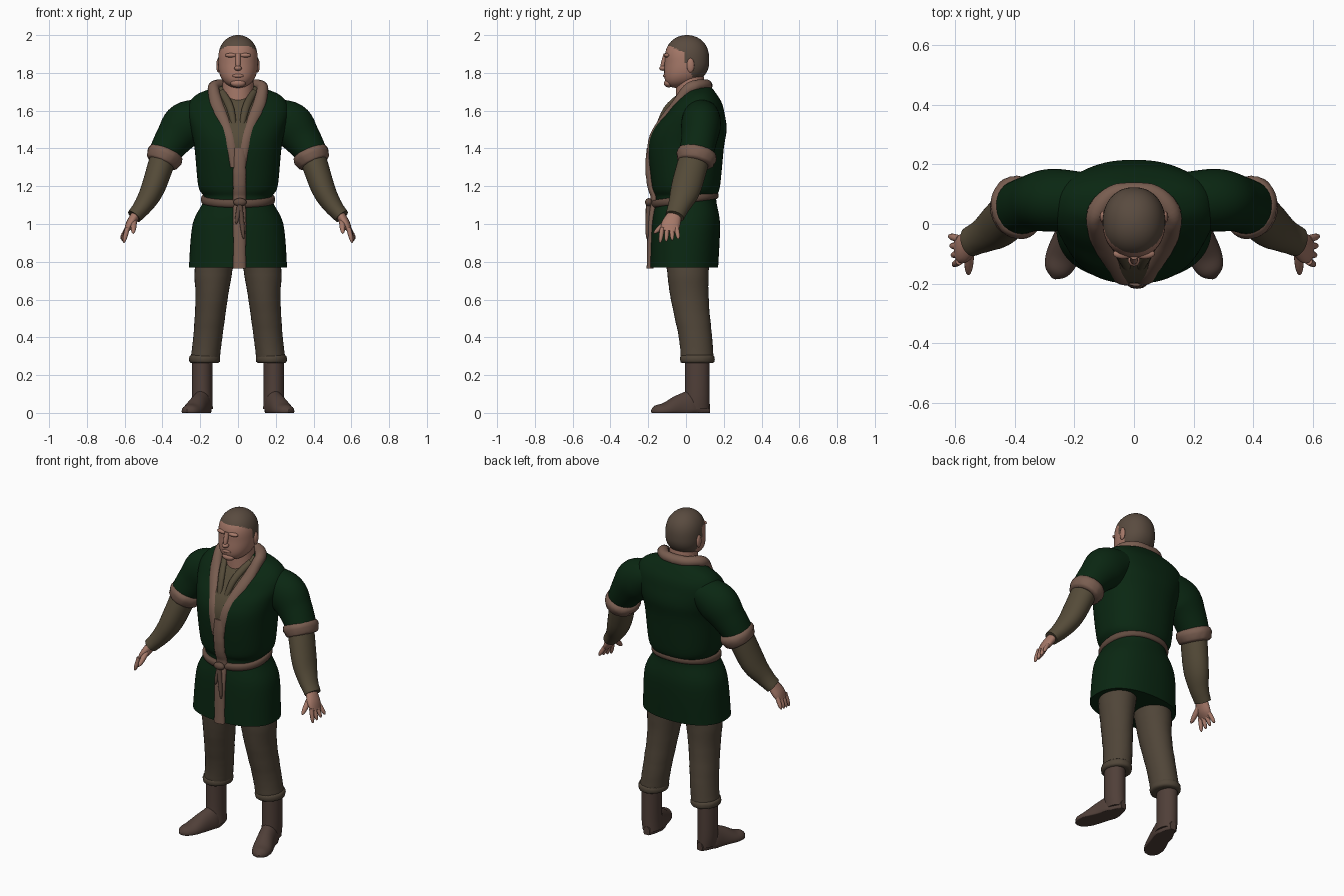
import bpy, bmesh, random
from math import sin, cos, pi, copysign
from mathutils import Vector

random.seed(4)
if "Cube" in bpy.data.objects:
    bpy.data.objects.remove(bpy.data.objects["Cube"])


def material(name, *rgb):
    m = bpy.data.materials.new(name)
    m.use_nodes = True
    m.diffuse_color = (*rgb, 1)
    m.node_tree.nodes["Principled BSDF"].inputs["Base Color"].default_value = (*rgb, 1)
    return m


skin = material("skin", .38, .19, .14)
hair = material("cropped hair", .1, .07, .05)
green = material("dark green wool", .003, .02, .006)
fur = material("fur trim", .19, .11, .08)
linen = material("brown shirt", .09, .07, .04)
cloth = material("brown trousers", .08, .06, .04)
leather = material("boot leather", .08, .05, .04)
strap = material("belt leather", .12, .07, .05)
across, back, up = Vector((1, 0, 0)), Vector((0, 1, 0)), Vector((0, 0, 1))


def smooth_path(rows, steps):
    """Run a Catmull-Rom curve through the rows."""
    rows = [Vector(row) for row in rows]
    padded = [rows[0], *rows, rows[-1]]
    path = []
    for a, b, c, d in zip(padded, padded[1:], padded[2:], padded[3:]):
        for k in range(steps):
            t = k / steps
            path.append(b + ((c - a) * t + (2 * a - 5 * b + 4 * c - d) * t * t
                             + (3 * b - a - 3 * c + d) * t ** 3) / 2)
    return path + [rows[-1]]


def loft(name, rows, *mats, ref=back, axis=None, sides=32, power=2, steps=5,
         mirror=False, rough=0, rule=None):
    """Skin smooth rings; each row is x, y, z, half width, half depth along ref."""
    path = smooth_path(rows, steps)
    bm = bmesh.new()
    rings = []
    for i, row in enumerate(path):
        ahead, behind = path[min(i + 1, len(path) - 1)], path[max(i - 1, 0)]
        along = (axis or Vector((ahead - behind)[:3])).normalized()
        deep = (ref - along * ref.dot(along)).normalized()
        wide = along.cross(deep)
        swell = 1 + random.uniform(-rough, rough)
        ring = []
        for k in range(sides):
            angle = 2 * pi * k / sides
            c, s = (copysign(abs(f(angle)) ** (2 / power), f(angle)) for f in (cos, sin))
            fuzz = swell + random.uniform(-rough, rough) / 2
            point = Vector(row[:3]) + (wide * c * row[3] + deep * s * row[4]) * fuzz
            point.z = max(point.z, 0)
            ring.append(bm.verts.new(point))
        rings.append(ring)
    for a, b in zip(rings, rings[1:]):
        for k in range(sides):
            bm.faces.new((a[k - 1], a[k], b[k], b[k - 1]))
    for ring in (rings[0], rings[-1]):
        bm.faces.new(ring)
    bmesh.ops.recalc_face_normals(bm, faces=bm.faces)
    for face in bm.faces:
        face.smooth = len(face.verts) == 4
        if rule:
            face.material_index = rule(face.calc_center_median())
    mesh = bpy.data.meshes.new(name)
    bm.to_mesh(mesh)
    bm.free()
    for m in mats:
        mesh.materials.append(m)
    ob = bpy.data.objects.new(name, mesh)
    bpy.context.collection.objects.link(ob)
    if mirror:
        ob.modifiers.new("mirror", 'MIRROR').use_mirror_merge = False


def finger(name, start, end, radius, mat, mirror=True):
    """A straight tapering part with a rounded tip."""
    start, end = Vector(start), Vector(end)
    rows = []
    for k in range(9):
        t = sin(pi / 2 * k / 8)
        r = radius * max(1 - t ** 4, .01) ** .5
        rows.append((*start.lerp(end, t), r, r))
    loft(name, rows, mat, sides=12, steps=1, mirror=mirror)


def blob(name, centre, size, mat, mirror=False):
    """An ellipsoid with half sizes along x, y and z."""
    rows = []
    for k in range(13):
        a = pi * (k / 12 - .5)
        r = max(cos(a), .01)
        rows.append((centre[0], centre[1], centre[2] + size[2] * sin(a), size[0] * r, size[1] * r))
    loft(name, rows, mat, axis=up, sides=20, steps=1, mirror=mirror)


def roll(name, centre, axis, width, depth, half, bulge, mat, **options):
    """A padded band around a limb or the waist."""
    axis = Vector(axis).normalized()
    rows = []
    for k in range(9):
        a = pi * (k / 8 - .5)
        grow = bulge * cos(a)
        rows.append((*(Vector(centre) + axis * half * sin(a)), width + grow, depth + grow))
    loft(name, rows, mat, axis=axis, steps=1, sides=48, **options)


# Tunic: flared skirt, pinched waist, broad shoulders, open shirt front
def open_front(c):
    return int(c.y < .03 and c.z > 1.36 and abs(c.x) < (c.z - 1.36) / 3)


tunic = [
    (.77, -.01, .26, .18), (1, 0, .24, .18), (1.13, 0, .18, .16), (1.2, 0, .21, .18),
    (1.4, 0, .23, .2), (1.5, .02, .25, .195), (1.58, .045, .27, .16),
    (1.64, .06, .26, .13), (1.69, .07, .21, .09), (1.73, .07, .1, .06)]
loft("tunic", [(0, y, z, w, d) for z, y, w, d in tunic], green, linen,
     axis=up, sides=72, power=2.3, steps=7, rule=open_front)

# Short sleeves with fur cuffs, then forearms
loft("sleeves", [(.15, .08, 1.59, .08, .09), (.27, .08, 1.53, .12, .105),
                 (.34, .07, 1.45, .1, .095), (.4, .05, 1.36, .08, .09)], green, mirror=True)
roll("sleeve_cuffs", (.39, .055, 1.355), (.4, -.2, -.9), .07, .08, .04, .025, fur,
     mirror=True, rough=.03)
loft("forearms", [(.39, .05, 1.37, .07, .08), (.45, 0, 1.19, .063, .08),
                  (.5, -.035, 1.1, .05, .06), (.55, -.06, 1.04, .04, .05)],
     linen, mirror=True, rough=.01)

# Hands
loft("palms", [(.535, -.055, 1.06, .025, .035), (.57, -.08, 1, .024, .05),
               (.595, -.09, .96, .01, .04)], skin, sides=16, mirror=True)
for i, name in enumerate(("little", "ring", "middle", "index")):
    y = -.05 - i / 40
    finger(name + "_fingers", (.585, y, .98), (.62 - i / 200, y * 1.3 + .025, .92 - i / 150),
           .0125, skin)
finger("thumbs", (.55, -.08, 1.03), (.555, -.17, .95), .016, skin)

# Trousers gathered over boots
loft("trouser_legs", [(.11, .01, .86, .1, .12), (.13, .01, .75, .1, .11), (.14, .02, .6, .085, .1),
                      (.16, .05, .4, .077, .088), (.175, .06, .28, .077, .087)],
     cloth, axis=up, mirror=True, rough=.01, steps=7)
roll("trouser_gathers", (.177, .06, .285), up, .066, .076, .022, .018, cloth,
     mirror=True, rough=.02)
loft("boot_shafts", [(.19, .06, .3, .054, .065), (.19, .06, .1, .054, .065),
                     (.185, .055, .02, .052, .07)], leather, axis=up, mirror=True)
loft("boot_feet", [(.18, .125, .02, .02, .03), (.19, .04, .02, .05, .1), (.21, -.03, .02, .053, .08),
                   (.24, -.11, .01, .056, .045), (.26, -.16, .01, .04, .03),
                   (.27, -.183, .01, .006, .006)], leather, ref=up, mirror=True)


# Neck and egg-shaped head, with the hairline cut by position
def hairline(c):
    nape = c.y > .03 and c.z > 1.775
    crown = c.z > 1.87 and c.z > 1.945 - max(0, c.y + .085) / 2
    sideburn = abs(c.y - .01) < .02 and c.z > 1.85
    return int(nape or crown or sideburn)


loft("neck", [(0, .03, 1.58, .085, .085), (0, .02, 1.79, .08, .073)], skin, axis=up)
head = []
for k in range(31):
    h = sin(pi * (k / 30 - .5))
    r = max(1 - abs(h) ** 2.6, .001) ** .5
    head.append((0, .005 - .05 * max(0, -h) ** 2, 1.86 + .14 * h, .105 * r, .118 * r))
loft("head", head, skin, hair, axis=up, sides=64, power=2.15, steps=2, rule=hairline)

# Face
finger("nose", (0, -.105, 1.9), (0, -.13, 1.815), .014, skin, mirror=False)
blob("nose_tip", (0, -.122, 1.825), (.02, .02, .014), skin)
blob("brows", (.035, -.1, 1.893), (.035, .017, .012), skin, mirror=True)
blob("lips", (0, -.108, 1.785), (.03, .013, .011), skin)
blob("chin", (0, -.092, 1.745), (.04, .025, .022), skin)
blob("ears", (.104, .024, 1.84), (.011, .02, .038), skin, mirror=True)

# Shirt collar and fur trim
loft("shirt_collar", [(.085, 0, 1.7, .018, .014), (.04, -.105, 1.61, .02, .014),
                      (.012, -.17, 1.46, .008, .01)], linen, sides=14, mirror=True)
loft("fur_collar", [(-.005, .11, 1.733, .03, .03), (.07, .1, 1.735, .03, .03),
                    (.123, .045, 1.73, .03, .033), (.128, 0, 1.7, .03, .03),
                    (.11, -.06, 1.625, .035, .024), (.07, -.135, 1.53, .03, .02),
                    (.04, -.18, 1.44, .03, .02), (.02, -.19, 1.3, .02, .015)],
     fur, sides=18, mirror=True, rough=.03)
strip = [(1.4, .19), (1.3, .197), (1.2, .187), (1.13, .168), (1, .185), (.765, .19)]
loft("fur_front_strip", [(.008, -y, z, .034, .018) for z, y in strip],
     fur, sides=18, rough=.04)

# Belt with knot and hanging ends
roll("belt", (0, -.005, 1.13), (0, -.14, 1), .185, .167, .02, .012, strap, power=2.2)
blob("belt_knot", (.01, -.197, 1.115), (.035, .02, .022), strap)
for name, x, z in (("long_belt_end", .03, .92), ("short_belt_end", -.01, 1)):
    finger(name, (.01, -.198, 1.11), (x, -.206, z), .013, strap, mirror=False)
